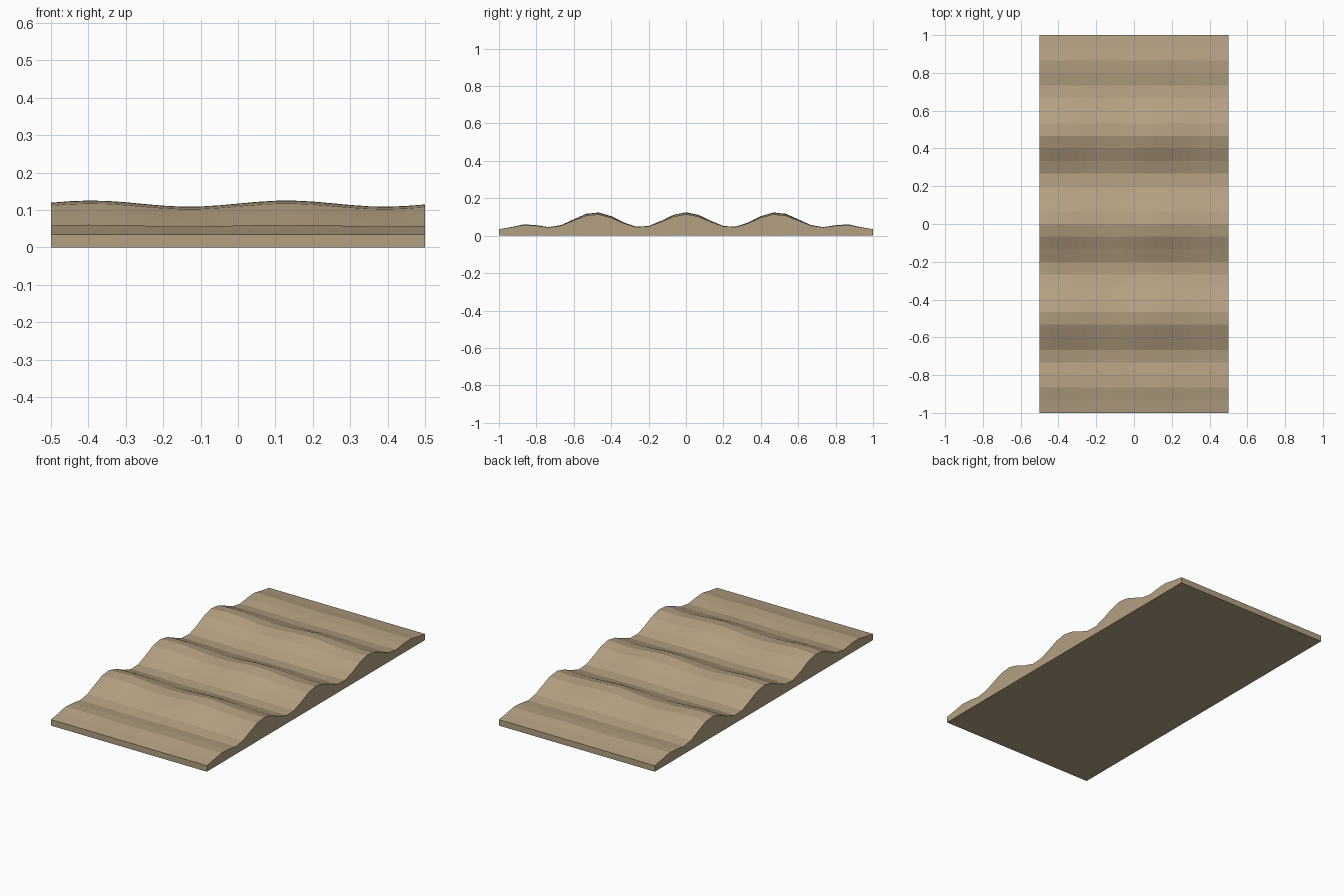
import bpy
import bmesh
from math import sin, cos

LENGTH, WIDTH = 2.0, 1.0
EDGE_HEIGHT = 0.035
RAMP = 0.3          # distance over which the bumps fade out at each end

old = bpy.data.objects.get("Cube")
if old:
    bpy.data.objects.remove(old, do_unlink=True)

# Packed dirt colour
dirt = bpy.data.materials.new("packed_dirt")
dirt.use_nodes = True
colour = (0.456, 0.352, 0.223, 1.0)
dirt.diffuse_color = colour
bsdf = next(n for n in dirt.node_tree.nodes if n.type == 'BSDF_PRINCIPLED')
bsdf.inputs["Base Color"].default_value = colour
bsdf.inputs["Roughness"].default_value = 0.9


def surface_height(x, y):
    """Rolling bumps along y, gently wavering along x, faded at both ends."""
    t = max(0.0, min(1.0, (LENGTH / 2 - abs(y)) / RAMP))
    fade = t * t * (3 - 2 * t)
    bump = 0.01 + 0.036 * (1 + cos(13 * y))
    return EDGE_HEIGHT + fade * bump * (1 + 0.1 * sin(12 * x))


# Bumpy top surface
bm = bmesh.new()
bmesh.ops.create_grid(bm, x_segments=20, y_segments=30, size=0.5)
for v in bm.verts:
    v.co.x *= WIDTH
    v.co.y *= LENGTH
    v.co.z = surface_height(v.co.x, v.co.y)

# Side walls dropped to the ground, and a flat underside
rim = [e for e in bm.edges if e.is_boundary]
walls = bmesh.ops.extrude_edge_only(bm, edges=rim)["geom"]
for v in walls:
    if isinstance(v, bmesh.types.BMVert):
        v.co.z = 0.0
bottom = [e for e in bm.edges if e.is_boundary]
bmesh.ops.contextual_create(bm, geom=bottom)
bmesh.ops.recalc_face_normals(bm, faces=bm.faces)

mesh = bpy.data.meshes.new("bumpy_track")
bm.to_mesh(mesh)
bm.free()
mesh.materials.append(dirt)
track = bpy.data.objects.new("bumpy_track", mesh)
bpy.context.collection.objects.link(track)
